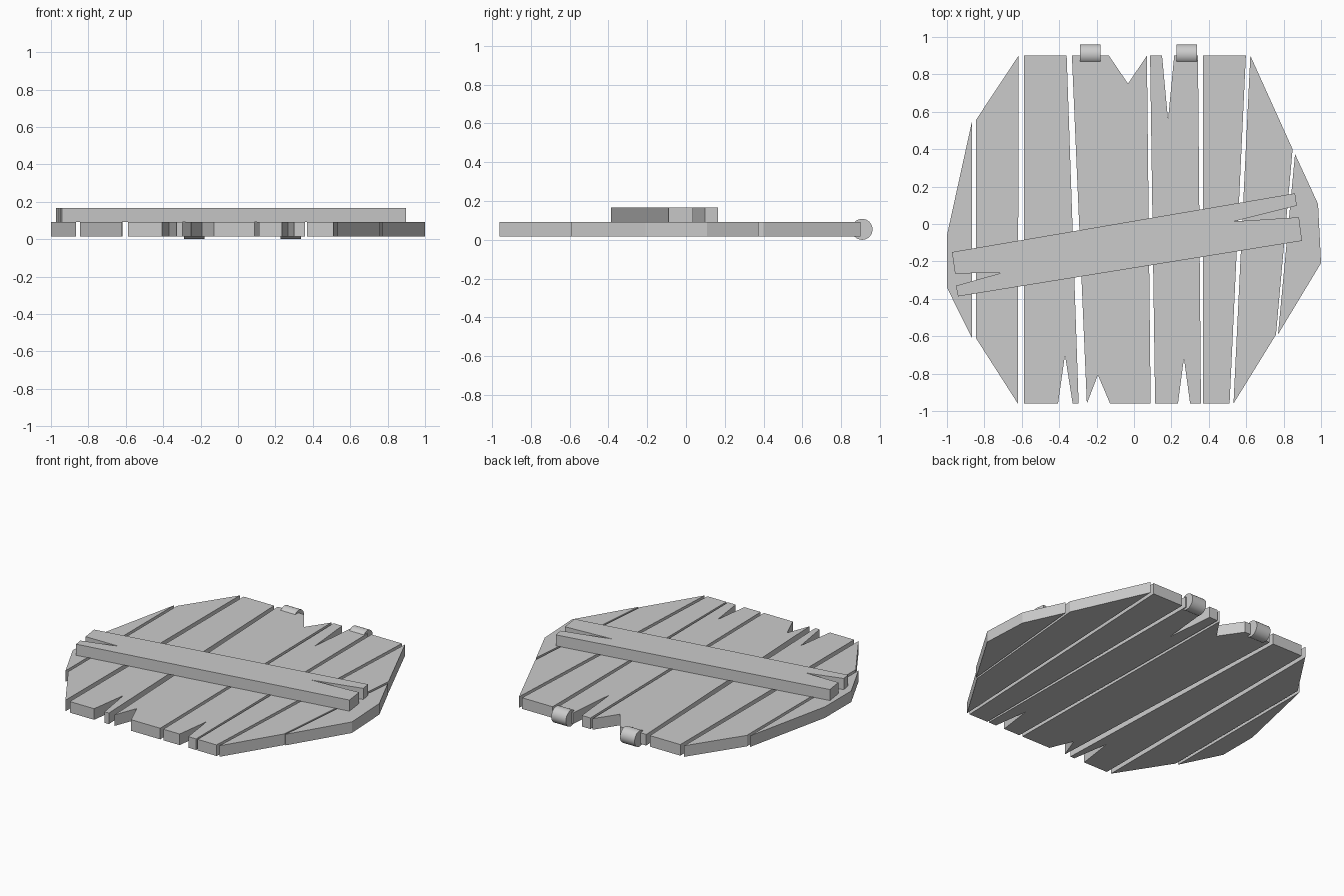
import bpy, bmesh, math

if "Cube" in bpy.data.objects:
    bpy.data.objects.remove(bpy.data.objects["Cube"])

Z0, Z1, Z2 = 0.016, 0.091, 0.166   # plank bottom, plank top, brace top
T, B = 0.90, -0.96                 # straight back and front edges


def slab(name, outline, z_low, z_high):
    bm = bmesh.new()
    face = bm.faces.new([bm.verts.new((x, y, z_low)) for x, y in outline])
    new = bmesh.ops.extrude_face_region(bm, geom=[face])["geom"]
    bmesh.ops.translate(bm, vec=(0, 0, z_high - z_low),
                        verts=[v for v in new if isinstance(v, bmesh.types.BMVert)])
    bmesh.ops.recalc_face_normals(bm, faces=bm.faces)
    mesh = bpy.data.meshes.new(name)
    bm.to_mesh(mesh)
    bm.free()
    obj = bpy.data.objects.new(name, mesh)
    bpy.context.collection.objects.link(obj)
    return obj


# Planks with splintered ends, left to right
planks = [
    [(-0.866, 0.55), (-1, -0.06), (-1, -0.34), (-0.866, -0.61)],
    [(-0.845, 0.556), (-0.845, -0.61), (-0.621, B), (-0.617, T)],
    [(-0.588, T), (-0.588, B), (-0.406, B), (-0.369, -0.70), (-0.328, B),
     (-0.296, B), (-0.36, T)],
    [(-0.332, T), (-0.252, B), (-0.193, -0.807), (-0.128, B), (0.089, B),
     (0.069, T), (-0.032, 0.75), (-0.134, T)],
    [(0.086, T), (0.113, B), (0.235, B), (0.267, -0.717), (0.3, B),
     (0.358, B), (0.342, T), (0.215, T), (0.182, 0.556), (0.15, T)],
    [(0.37, T), (0.37, B), (0.511, B), (0.598, T)],
    [(0.622, T), (0.532, B), (0.759, -0.592), (0.848, 0.40)],
    [(0.861, 0.374), (0.77, -0.59), (1, -0.209), (0.984, 0.107)],
]
for i, outline in enumerate(planks):
    slab(f"plank_{i + 1}", outline, Z0, Z1)

# Diagonal brace with split ends
slab("cross_brace", [
    (-0.973, -0.15), (-0.957, -0.264), (-0.711, -0.262), (-0.952, -0.33),
    (-0.941, -0.387), (0.898, -0.09), (0.882, 0.036), (0.535, 0.014),
    (0.87, 0.098), (0.861, 0.164)], Z1, Z2)

# Hinge barrels on the back edge
for side, x in (("left", -0.233), ("right", 0.282)):
    bpy.ops.mesh.primitive_cylinder_add(vertices=32, radius=0.054, depth=0.109,
                                        location=(x, 0.907, 0.054),
                                        rotation=(0, math.pi / 2, 0))
    bpy.context.object.name = f"hinge_{side}"
    bpy.ops.object.shade_smooth_by_angle()
